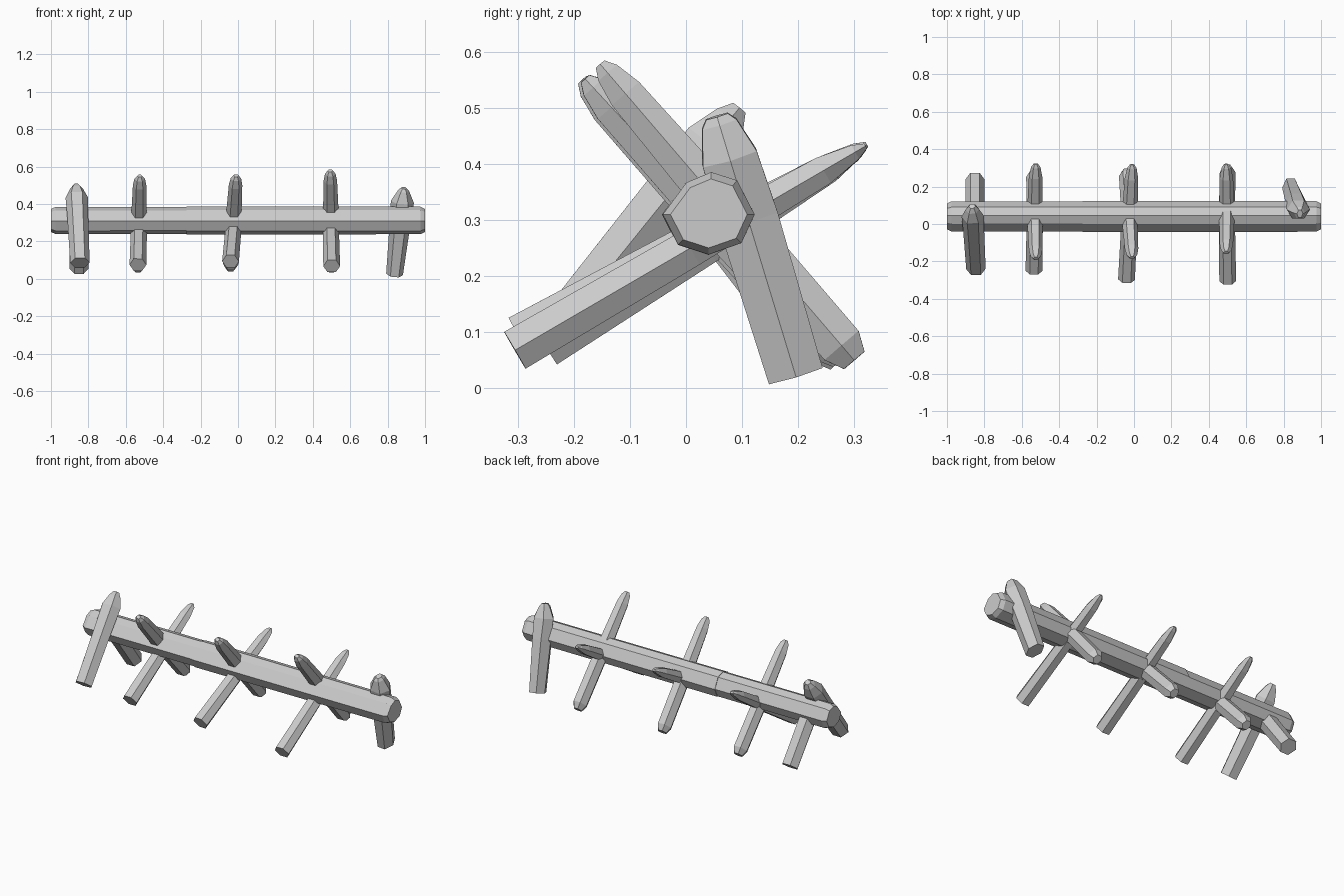
import bpy, bmesh, math
from mathutils import Vector

if "Cube" in bpy.data.objects:
    bpy.data.objects.remove(bpy.data.objects["Cube"])


def skin(name, rings):
    """Skin a closed faceted solid over a list of equal-length point rings."""
    bm = bmesh.new()
    vs = [[bm.verts.new(p) for p in r] for r in rings]
    n = len(vs[0])
    for a, b in zip(vs, vs[1:]):
        for i in range(n):
            j = (i + 1) % n
            bm.faces.new((a[i], a[j], b[j], b[i]))
    bm.faces.new(vs[0][::-1])
    bm.faces.new(vs[-1])
    bmesh.ops.recalc_face_normals(bm, faces=bm.faces)
    me = bpy.data.meshes.new(name)
    bm.to_mesh(me)
    bm.free()
    ob = bpy.data.objects.new(name, me)
    bpy.context.collection.objects.link(ob)
    return ob


def stick(name, p0, p1, profile, n=6):
    """Hewn stick from p0 to p1; profile = (t, half width in x, half depth, depth shift)."""
    p0, p1 = Vector(p0), Vector(p1)
    d = (p1 - p0).normalized()
    v = d.cross(Vector((1, 0, 0))).normalized()
    u = v.cross(d)
    k = math.sin(math.pi / 3) if n == 6 else 1
    rings = []
    for t, hx, hd, sh in profile:
        c = p0.lerp(p1, t) + v * sh
        rings.append([c + u * hx * math.cos(2 * math.pi * i / n)
                      + v * hd / k * math.sin(2 * math.pi * i / n) for i in range(n)])
    return skin(name, rings)


# Main log: two hewn octagonal lengths with chamfered ends
section = [(0.045, 0.387), (0.092, 0.372), (0.124, 0.31), (0.1, 0.258),
           (0.04, 0.237), (-0.015, 0.255), (-0.043, 0.31), (0.0, 0.368)]


def log(name, stations):
    cy, cz = 0.042, 0.311
    skin(name, [[(x, cy + (y - cy) * s, cz + (z - cz) * s) for y, z in section]
                for x, s in stations])


log("log_left", [(-1.0, 0.82), (-0.975, 0.97), (-0.27, 0.96)])
log("log_right", [(-0.275, 1.0), (0.975, 0.98), (1.0, 0.82)])

# Crossed stakes: x, lean in x, (rear stake low/high), (front stake low/high) as y, z
low_end = [(0.0, 0.026, 0.024, 0), (0.05, 0.042, 0.04, 0)]
stakes = [
    (-0.53, 0.005, (-0.25, 0.075), (0.322, 0.435), (0.275, 0.05), (-0.185, 0.55)),
    (-0.025, 0.015, (-0.297, 0.093), (0.318, 0.428), (0.28, 0.055), (-0.18, 0.552)),
    (0.497, -0.004, (-0.305, 0.068), (0.32, 0.432), (0.3, 0.05), (-0.153, 0.578)),
]
for i, (x, lean, b0, b1, a0, a1) in enumerate(stakes):
    stick(f"shallow_stake_{i + 1}", (x - lean, *b0), (x + lean, *b1),
          [(0, 0.045, 0.038, 0), (0.5, 0.043, 0.034, 0),
           (0.88, 0.036, 0.026, 0), (0.97, 0.025, 0.014, 0), (1, 0.012, 0.005, 0)])
    stick(f"steep_stake_{i + 1}", (x - lean, *a0), (x + lean, *a1),
          low_end + [(0.5, 0.043, 0.04, 0), (0.9, 0.036, 0.032, 0),
                     (0.97, 0.028, 0.022, 0), (1, 0.014, 0.01, 0)])

# Left end: long leg rising past the log, plus a short brace behind
stick("left_leg", (-0.845, -0.24, 0.085), (-0.865, 0.095, 0.5),
      [(0, 0.052, 0.042, 0), (0.6, 0.056, 0.046, 0), (0.84, 0.06, 0.048, 0),
       (0.95, 0.036, 0.03, 0), (1, 0.018, 0.014, 0)])
stick("left_brace", (-0.85, 0.24, 0.052), (-0.85, 0.03, 0.33),
      [(0, 0.05, 0.042, 0), (1, 0.05, 0.045, 0)])

# Right end: single leg behind the log with a pointed head
stick("right_leg", (0.837, 0.195, 0.024), (0.887, 0.055, 0.485),
      [(0, 0.045, 0.05, 0), (0.6, 0.056, 0.054, 0), (0.84, 0.062, 0.05, 0),
       (0.97, 0.03, 0.032, 0), (1, 0.016, 0.02, 0)])
